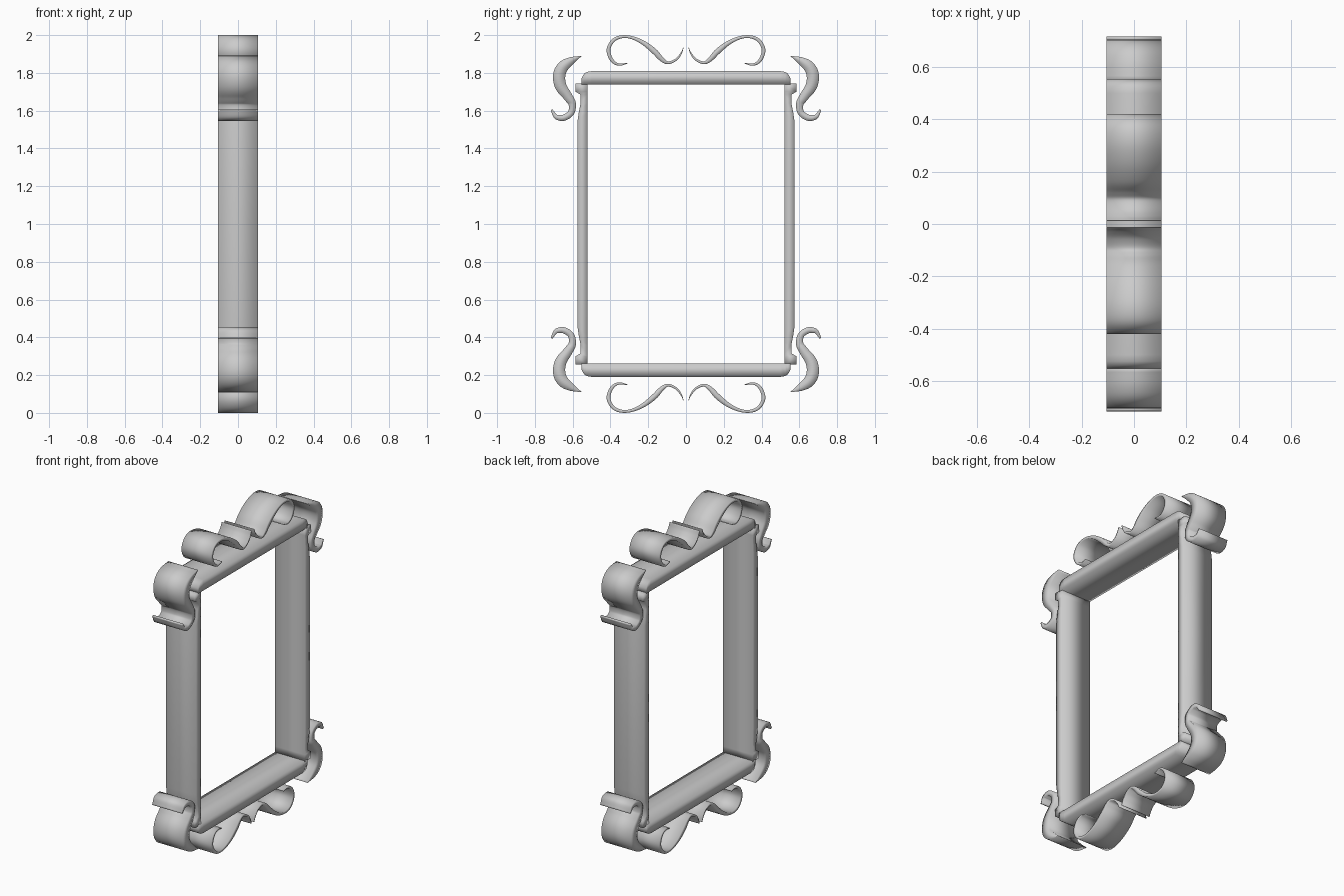
import bpy
import bmesh
from mathutils import Vector

cube = bpy.data.objects.get("Cube")
if cube:
    bpy.data.objects.remove(cube, do_unlink=True)

HALF_DEPTH = 0.105

grey = bpy.data.materials.new("plain grey")
grey.use_nodes = True
grey.diffuse_color = (0.6, 0.6, 0.6, 1)
grey.node_tree.nodes["Principled BSDF"].inputs["Base Color"].default_value = (0.6, 0.6, 0.6, 1)


def smooth_path(points, steps=6):
    """Catmull-Rom curve through (y, z, thickness) points."""
    pts = [Vector(p) for p in points]
    pts = [2 * pts[0] - pts[1]] + pts + [2 * pts[-1] - pts[-2]]
    out = []
    for a, b, c, d in zip(pts, pts[1:], pts[2:], pts[3:]):
        for k in range(steps):
            t = k / steps
            out.append(0.5 * (2 * b + (c - a) * t + (2 * a - 5 * b + 4 * c - d) * t ** 2
                              + (3 * b - a - 3 * c + d) * t ** 3))
    return out + [pts[-2]]


def solid_strip(name, path):
    """Extruded band: one edge follows the path, the other lies a thickness away."""
    bm = bmesh.new()
    rings = []
    for i, p in enumerate(path):
        a, b = path[max(i - 1, 0)], path[min(i + 1, len(path) - 1)]
        along = Vector((b[0] - a[0], b[1] - a[1])).normalized()
        inner = (p[0], p[1] - 1)
        outer = (p[0] - along.y * p[2], p[1] + along.x * p[2] - 1)
        rings.append([bm.verts.new((x, *edge)) for x, edge in (
            (-HALF_DEPTH, inner), (HALF_DEPTH, inner),
            (HALF_DEPTH, outer), (-HALF_DEPTH, outer))])
    for r, s in zip(rings, rings[1:]):
        for k in range(4):
            n = (k + 1) % 4
            bm.faces.new((r[k], r[n], s[n], s[k]))
    # Close the ends, except where a mirrored half joins on
    for ring, p in ((rings[0], path[0]), (rings[-1], path[-1])):
        if p[0] != 0 and p[1] != 1:
            bm.faces.new(ring)
    bmesh.ops.recalc_face_normals(bm, faces=bm.faces)
    for f in bm.faces:
        f.smooth = True
    mesh = bpy.data.meshes.new(name)
    bm.to_mesh(mesh)
    bm.free()
    mesh.materials.append(grey)
    obj = bpy.data.objects.new(name, mesh)
    bpy.context.collection.objects.link(obj)
    obj.location.z = 1
    # Repeat on the other side and at the bottom
    mirror = obj.modifiers.new("mirror", 'MIRROR')
    mirror.use_axis = (False, True, True)
    mirror.merge_threshold = 0.0005


# Frame rails, top and bottom
solid_strip("frame_rails", [(0, 1.739, .07), (.5, 1.739, .07), (.525, 1.739, .066),
                            (.54, 1.739, .056), (.552, 1.739, .035)])

# Frame posts, narrowed beside the corner scrolls
solid_strip("frame_posts", [(.522, 1.745, .064), (.522, 1.70, .062), (.522, 1.685, .036),
                            (.522, 1.64, .036), (.522, 1.59, .046), (.522, 1.54, .053),
                            (.522, 1, .053)])

# Scrolls above and below the frame
solid_strip("crest_scrolls", smooth_path([
    (.012, 1.935, .002), (.023, 1.90, .008), (.05, 1.865, .012), (.095, 1.846, .015),
    (.135, 1.862, .024), (.18, 1.905, .03), (.24, 1.955, .022), (.31, 1.984, .015),
    (.37, 1.972, .018), (.40, 1.925, .02), (.387, 1.875, .018), (.355, 1.85, .012),
    (.31, 1.853, .004)]))

# Scrolls at the four corners
solid_strip("corner_scrolls", smooth_path([
    (.552, 1.89, .001), (.60, 1.845, .046), (.635, 1.80, .064), (.636, 1.745, .062),
    (.606, 1.69, .05), (.583, 1.64, .04), (.594, 1.58, .034), (.645, 1.546, .033),
    (.695, 1.558, .026), (.716, 1.603, .01)]))
